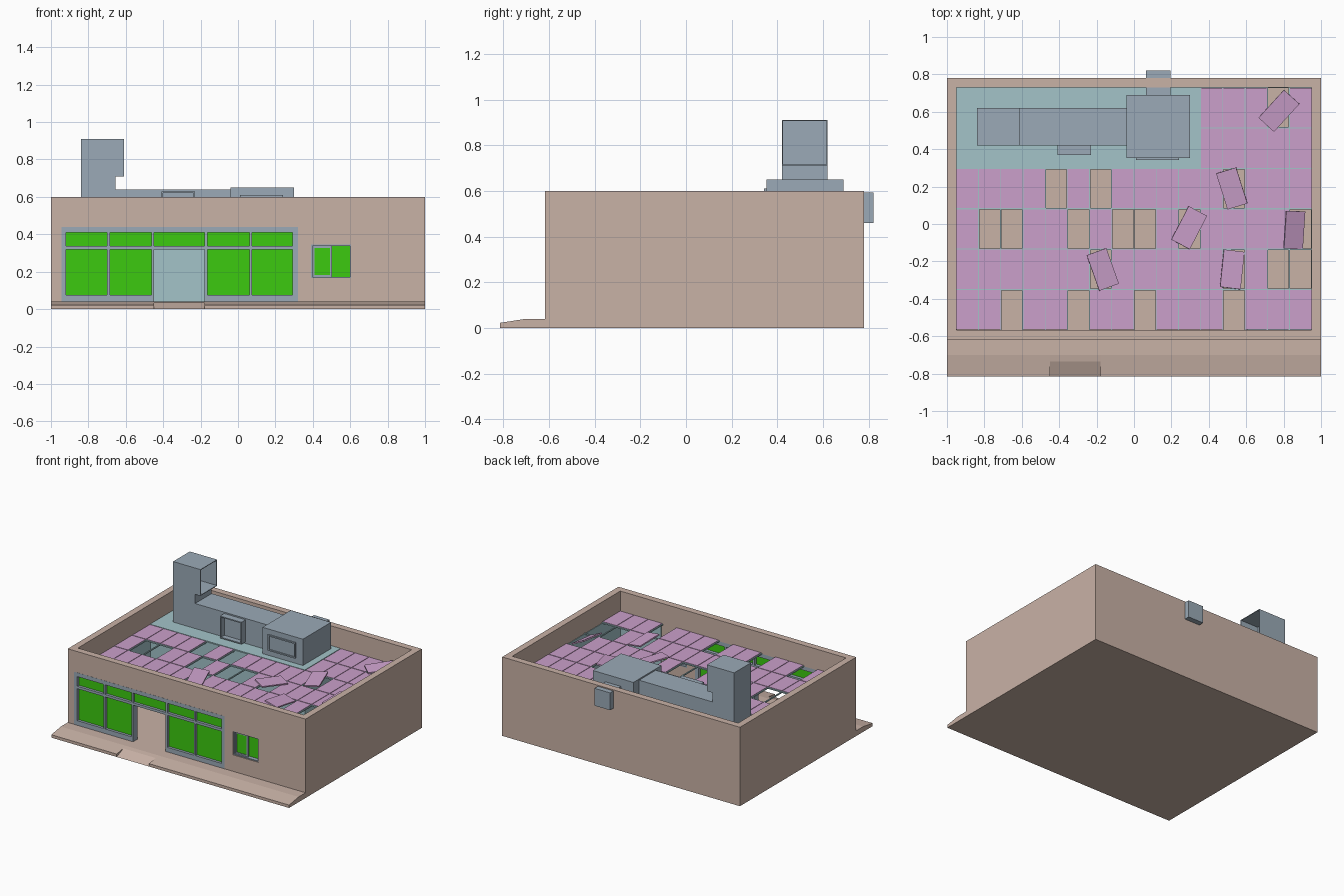
import bpy, bmesh, math
from mathutils import Matrix, Vector, Euler

if "Cube" in bpy.data.objects:
    bpy.data.objects.remove(bpy.data.objects["Cube"])


def material(name, rgb):
    lin = [((c / 255 + 0.055) / 1.055) ** 2.4 for c in rgb]
    m = bpy.data.materials.new(name)
    m.diffuse_color = (*lin, 1)
    m.use_nodes = True
    m.node_tree.nodes["Principled BSDF"].inputs["Base Color"].default_value = m.diffuse_color
    return m


TAN = material("tan_plaster", (201, 178, 166))
TEAL = material("pale_teal_paint", (163, 196, 201))
METAL = material("blue_grey_metal", (155, 170, 183))
PINK = material("pink_tile", (203, 160, 203))
GREEN = material("green_glass", (60, 202, 16))


def finish(name, bm, *mats):
    bmesh.ops.recalc_face_normals(bm, faces=bm.faces)
    me = bpy.data.meshes.new(name)
    bm.to_mesh(me)
    bm.free()
    for m in mats:
        me.materials.append(m)
    ob = bpy.data.objects.new(name, me)
    bpy.context.collection.objects.link(ob)
    return ob


def add_box(bm, x0, x1, y0, y1, z0, z1):
    mat = (Matrix.Translation(((x0 + x1) / 2, (y0 + y1) / 2, (z0 + z1) / 2))
           @ Matrix.Diagonal((x1 - x0, y1 - y0, z1 - z0, 1)))
    bmesh.ops.create_cube(bm, size=1, matrix=mat)


def boxes(name, mat, *dims):
    bm = bmesh.new()
    for d in dims:
        add_box(bm, *d)
    return finish(name, bm, mat)


def prism(name, mat, pts, start, depth):
    """Extrude a closed 3D outline along the depth vector."""
    bm = bmesh.new()
    f = bm.faces.new([bm.verts.new(Vector(p) + Vector(start)) for p in pts])
    r = bmesh.ops.extrude_face_region(bm, geom=[f])
    bmesh.ops.translate(bm, vec=depth, verts=[v for v in r["geom"] if isinstance(v, bmesh.types.BMVert)])
    return finish(name, bm, mat)


def recess(ob, direction, rim, depth):
    """Sink the outermost face in the given direction into an open mouth."""
    d = Vector(direction)
    bm = bmesh.new()
    bm.from_mesh(ob.data)
    f = max((f for f in bm.faces if f.normal.dot(d) > 0.9), key=lambda f: f.calc_center_median().dot(d))
    bmesh.ops.inset_region(bm, faces=[f], thickness=rim)
    r = bmesh.ops.extrude_face_region(bm, geom=[f])
    bmesh.ops.translate(bm, vec=-d * depth, verts=[v for v in r["geom"] if isinstance(v, bmesh.types.BMVert)])
    if f.is_valid:
        bmesh.ops.delete(bm, geom=[f], context="FACES")
    bm.to_mesh(ob.data)
    bm.free()


FRONT, INNER, BACK = -0.617, -0.567, 0.73
CEIL = 0.45
X0 = -0.95

# Building shell: floor and walls with room, shopfront and side window cut out
shell = boxes("building_shell", TAN, (-1, 1, FRONT, 0.78, 0, 0.6))
cuts = [(X0, 0.95, INNER, BACK, 0.04, 0.8),
        (-0.945, 0.32, -0.7, -0.5, 0.04, 0.44),
        (0.39, 0.605, -0.7, -0.5, 0.165, 0.345)]
for dims in cuts:
    cutter = boxes("cutter", TAN, dims)
    cutter.hide_render = True
    mod = shell.modifiers.new("cut", "BOOLEAN")
    mod.operation, mod.solver, mod.object = "DIFFERENCE", "EXACT", cutter
    bpy.context.view_layer.objects.active = shell
    bpy.ops.object.modifier_apply(modifier=mod.name)
    bpy.data.objects.remove(cutter)

# Painted inside walls below the ceiling: shell faces cannot split, so thin plates
boxes("inside_wall_paint", TEAL,
      (X0, X0 + 0.004, INNER, BACK, 0.04, CEIL - 0.01),
      (0.946, 0.95, INNER, BACK, 0.04, CEIL - 0.01),
      (0.35, 0.95, BACK - 0.004, BACK, 0.04, CEIL - 0.01),
      (0.605, 0.95, INNER, INNER + 0.004, 0.04, CEIL - 0.01))

# Back room with its flat ceiling
boxes("back_room", TEAL, (X0, 0.352, 0.3, BACK, 0.04, CEIL))

# Pavement with a dropped kerb at the door
kerb = [(0, -0.815, 0), (0, -0.815, 0.022), (0, -0.70, 0.04), (0, FRONT, 0.04), (0, FRONT, 0)]
ramp = [(0, -0.815, 0), (0, -0.735, 0.034), (0, -0.70, 0.04), (0, FRONT, 0.04), (0, FRONT, 0)]
for name, pts, a, b in (("pavement_left", kerb, -1, -0.45), ("door_ramp", ramp, -0.45, -0.178),
                        ("pavement_right", kerb, -0.178, 1)):
    prism(name, TAN, pts, (a, 0, 0), (b - a, 0, 0))

# Shopfront frame: posts, rails and sills around the open doorway
FY = (FRONT - 0.001, INNER)
posts = [(-0.945, -0.92), (-0.70, -0.685), (-0.463, -0.45), (-0.178, -0.162), (0.062, 0.075), (0.292, 0.32)]
frame = [(a, b, *FY, 0.04, 0.44) for a, b in posts]
for (_, a), (b, _) in zip(posts, posts[1:]):
    frame += [(a, b, *FY, 0.41, 0.44), (a, b, *FY, 0.318, 0.337)]
    if a != -0.45:
        frame.append((a, b, *FY, 0.04, 0.075))
boxes("shopfront_frame", METAL, *frame)
boxes("shopfront_glass", GREEN,
      (-0.93, 0.3, -0.598, -0.592, 0.325, 0.42),
      (-0.93, -0.456, -0.598, -0.592, 0.06, 0.325),
      (-0.17, 0.3, -0.598, -0.592, 0.06, 0.325))


# Sliding side window: outer frame, and a front sash on the left
def ring(x0, x1, z0, z1, y0, y1, w):
    return [(x0, x0 + w, y0, y1, z0, z1), (x1 - w, x1, y0, y1, z0, z1),
            (x0 + w, x1 - w, y0, y1, z0, z0 + w), (x0 + w, x1 - w, y0, y1, z1 - w, z1)]


boxes("side_window_frame", METAL, *ring(0.39, 0.605, 0.165, 0.345, -0.612, INNER, 0.007),
      *ring(0.397, 0.503, 0.172, 0.338, -0.60, -0.585, 0.011))
boxes("side_window_glass", GREEN, (0.405, 0.495, -0.595, -0.59, 0.18, 0.33),
      (0.5, 0.6, -0.582, -0.576, 0.17, 0.34))

# Suspended ceiling: tiles with gaps, some missing
PX, PY = 1.9 / 16, (BACK - INNER) / 6
missing = {0: (2, 5, 8, 12), 1: (6, 12, 14, 15), 2: (1, 2, 5, 7, 8, 10, 15), 3: (4, 6, 12), 4: (), 5: (14,)}
tiles = []
for row, holes in missing.items():
    for col in range(11 if row > 3 else 0, 16):
        if col not in holes:
            x, y = X0 + col * PX, INNER + row * PY
            tiles.append((x + 0.002, x + PX - 0.002, y + 0.003, y + PY - 0.003, CEIL - 0.01, CEIL))
boxes("ceiling_tiles", PINK, *tiles)

# Grid rails carrying the tiles
rails = [(X0 if r < 5 else 0.352, 0.95, INNER + r * PY - 0.005, INNER + r * PY + 0.005, CEIL - 0.012, CEIL - 0.003)
         for r in range(1, 6)]
for c in range(1, 16):
    x = X0 + c * PX
    rails.append((x - 0.004, x + 0.004, INNER, BACK if c > 10 else 0.3, CEIL - 0.013, CEIL - 0.004))
boxes("ceiling_rails", TEAL, *rails)

# Loose tiles lying askew: centre, tilt about x and y, turn (degrees)
loose = [(0.775, 0.605, 4, 5, -42), (0.523, 0.19, 5, -6, 17), (0.295, -0.02, -5, 6, -28),
         (0.857, -0.032, 4, 26, -2), (0.525, -0.243, -6, 10, -7), (-0.167, -0.243, 5, 6, 20)]
for i, (x, y, rx, ry, rz) in enumerate(loose):
    t = boxes(f"loose_tile_{i + 1}", PINK, (-0.056, 0.056, -0.101, 0.101, -0.005, 0.005))
    t.location = (x, y, CEIL + 0.018)
    t.rotation_euler = Euler([math.radians(a) for a in (rx, ry, rz)])

# Air duct with a raised outlet facing right
duct = prism("air_duct", METAL,
             [(-0.84, 0, CEIL), (-0.04, 0, CEIL), (-0.04, 0, 0.64), (-0.655, 0, 0.64), (-0.655, 0, 0.71),
              (-0.61, 0, 0.71), (-0.61, 0, 0.91), (-0.84, 0, 0.91)], (0, 0.42, 0), (0, 0.2, 0))
bm = bmesh.new()
bm.from_mesh(duct.data)
mouth = [f for f in bm.faces if f.normal.x > 0.9 and abs(f.calc_center_median().x + 0.61) < 0.01]
bmesh.ops.inset_region(bm, faces=mouth, thickness=0.007)
bmesh.ops.translate(bm, vec=(0, 0, 0), verts=mouth[0].verts)
r = bmesh.ops.extrude_discrete_faces(bm, faces=mouth)
bmesh.ops.translate(bm, vec=(-0.15, 0, 0), verts=r["faces"][0].verts)
bm.to_mesh(duct.data)
bm.free()

# Side branch, fan unit with grille, and exhaust through the back wall
branch = boxes("duct_branch", METAL, (-0.41, -0.23, 0.37, 0.43, 0.462, 0.63))
recess(branch, (0, -1, 0), 0.012, 0.04)
boxes("fan_unit", METAL, (-0.04, 0.3, 0.352, 0.69, CEIL, 0.65))
grille = boxes("fan_grille", METAL, (0.01, 0.24, 0.342, 0.355, 0.49, 0.61))
recess(grille, (0, -1, 0), 0.014, 0.008)
boxes("exhaust_pipe", METAL, (0.065, 0.195, 0.68, 0.82, 0.46, 0.592))
